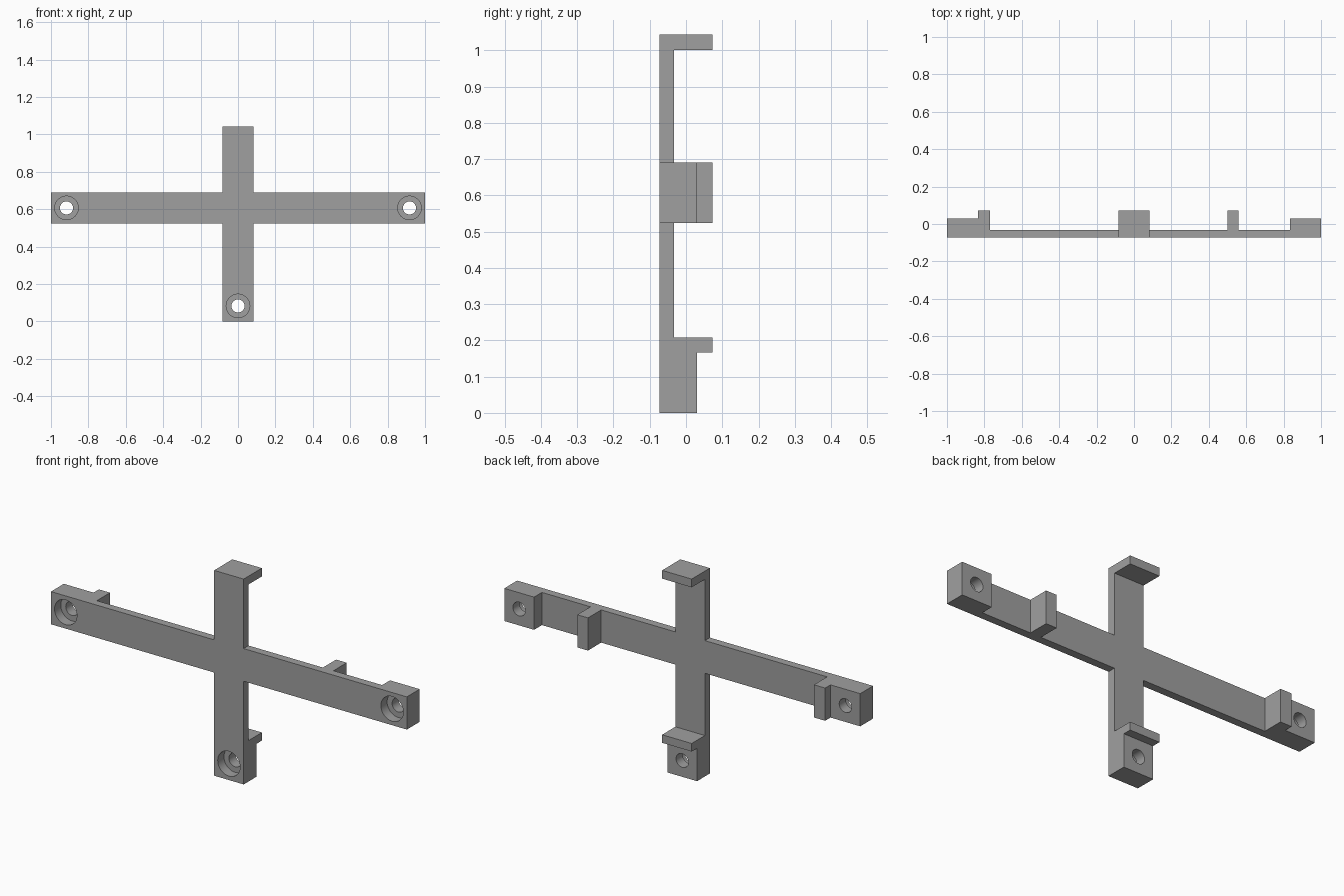
import bpy, bmesh, math
from mathutils import Matrix, Vector

cube = bpy.data.objects.get("Cube")
if cube:
    bpy.data.objects.remove(cube, do_unlink=True)

grey = bpy.data.materials.new("plain grey")
grey.use_nodes = True
colour = (0.35, 0.35, 0.35, 1)
grey.diffuse_color = colour
grey.node_tree.nodes["Principled BSDF"].inputs["Base Color"].default_value = colour

# Shared depths and sizes
FRONT, PLATE, PAD, HOOK = -0.073, -0.033, 0.03, 0.073
HALF = 0.083
LOW, HIGH, TOP = 0.524, 0.69, 1.043


def link(name, bm):
    bmesh.ops.recalc_face_normals(bm, faces=bm.faces[:])
    mesh = bpy.data.meshes.new(name)
    bm.to_mesh(mesh)
    bm.free()
    mesh.materials.append(grey)
    obj = bpy.data.objects.new(name, mesh)
    bpy.context.collection.objects.link(obj)
    return obj


def bar(name, steps, place, sweep):
    """Extrude a stepped profile; steps are (start, end, depth) along the bar."""
    outline = [(steps[0][0], FRONT)]
    for start, end, depth in steps:
        outline += [(start, depth), (end, depth)]
    outline.append((steps[-1][1], FRONT))
    bm = bmesh.new()
    face = bm.faces.new([bm.verts.new(place(t, d)) for t, d in outline])
    new = bmesh.ops.extrude_face_region(bm, geom=[face])["geom"]
    bmesh.ops.translate(bm, vec=Vector(sweep),
                        verts=[v for v in new if isinstance(v, bmesh.types.BMVert)])
    return link(name, bm)


def drill(name, x, z, radius, y0, y1):
    bm = bmesh.new()
    bmesh.ops.create_cone(
        bm, cap_ends=True, segments=40, radius1=radius, radius2=radius, depth=y1 - y0,
        matrix=Matrix.Translation((x, (y0 + y1) / 2, z)) @ Matrix.Rotation(math.pi / 2, 4, "X"))
    return link(name, bm)


def combine(target, tool, operation):
    mod = target.modifiers.new("combine", "BOOLEAN")
    mod.operation, mod.solver, mod.object = operation, "EXACT", tool
    bpy.context.view_layer.objects.active = target
    bpy.ops.object.modifier_apply(modifier=mod.name)
    bpy.data.objects.remove(tool, do_unlink=True)


# Crossbar with end pads and two rear hooks
frame = bar("cross_bracket",
            [(-1, -0.833, PAD), (-0.833, -0.77, HOOK), (-0.77, 0.5, PLATE),
             (0.5, 0.56, HOOK), (0.56, 0.833, PLATE), (0.833, 1, PAD)],
            lambda t, d: (t, d, LOW), (0, 0, HIGH - LOW))

# Upright with foot pad, lower hook and top hook
upright = bar("upright",
              [(0, 0.167, PAD), (0.167, 0.208, HOOK), (0.208, 1.001, PLATE), (1.001, TOP, HOOK)],
              lambda t, d: (-HALF, d, t), (2 * HALF, 0, 0))
combine(frame, upright, "UNION")

# Counterbored screw holes in the three pads
for x, z in ((-0.917, 0.607), (0.917, 0.607), (0, 0.083)):
    combine(frame, drill("screw_hole", x, z, 0.035, -0.2, 0.2), "DIFFERENCE")
    combine(frame, drill("counterbore", x, z, 0.063, -0.2, FRONT + 0.05), "DIFFERENCE")

# Smooth hole walls, crisp edges elsewhere
bpy.ops.object.select_all(action="DESELECT")
frame.select_set(True)
bpy.context.view_layer.objects.active = frame
bpy.ops.object.shade_smooth_by_angle(angle=math.radians(30))
